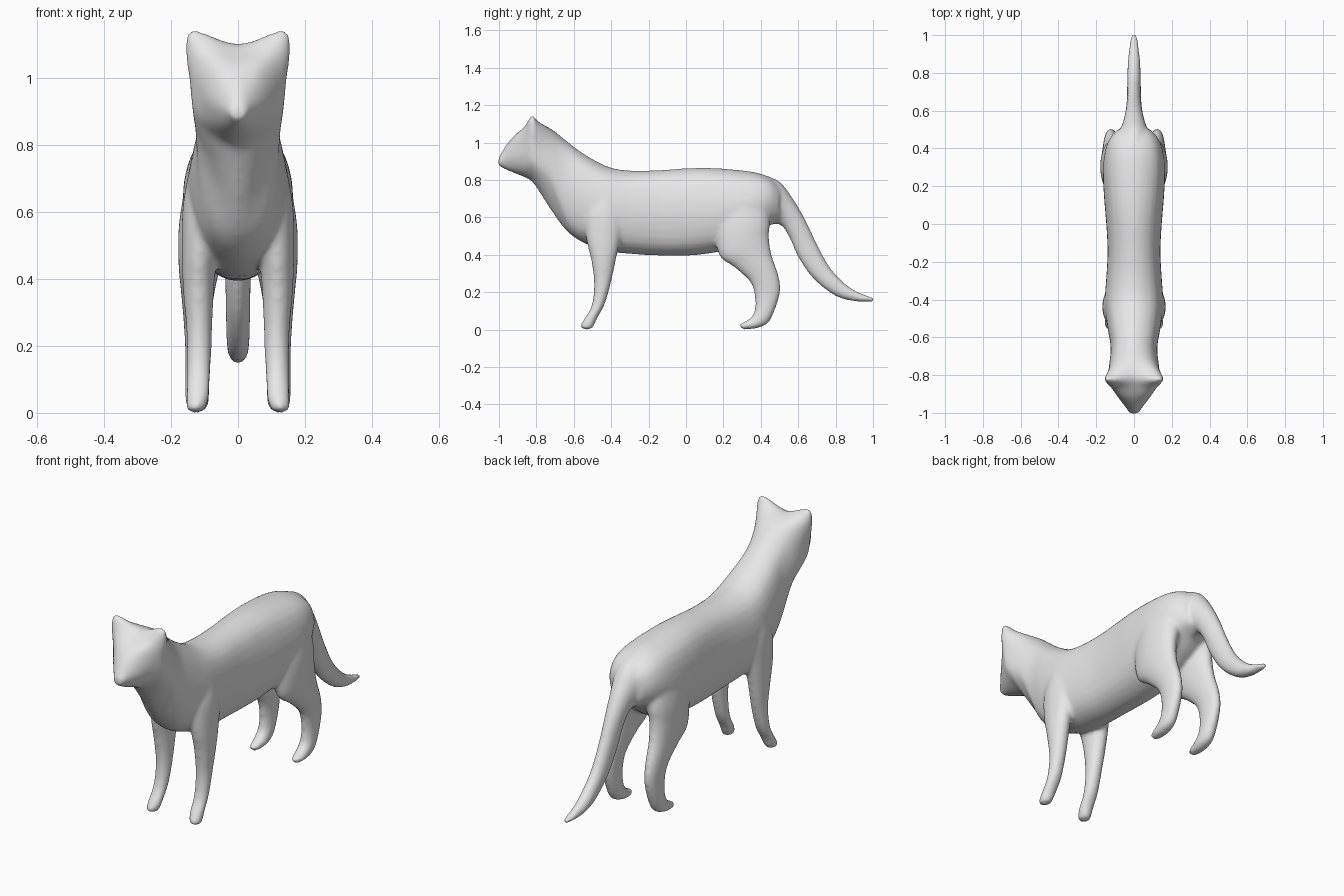
import bpy, bmesh, math
from mathutils import Vector

if "Cube" in bpy.data.objects:
    bpy.data.objects.remove(bpy.data.objects["Cube"])


def spline(a, b, c, d, t):
    """Catmull-Rom point between b and c."""
    return 0.5 * (2 * b + (c - a) * t + (2 * a - 5 * b + 4 * c - d) * t * t
                  + (3 * b - a - 3 * c + d) * t ** 3)


def smooth_ring(points, steps=4):
    n = len(points)
    return [spline(points[i - 1], points[i], points[(i + 1) % n], points[(i + 2) % n], k / steps)
            for i in range(n) for k in range(steps)]


def loft(bm, rings, steps=5):
    """Skin a closed tube through rings, smoothly interpolated lengthwise."""
    rings = [smooth_ring(r) for r in rings]
    last = len(rings) - 1
    dense = []
    for i in range(last):
        a, b, c, d = rings[max(i - 1, 0)], rings[i], rings[i + 1], rings[min(i + 2, last)]
        for k in range(steps):
            dense.append([spline(*p, k / steps) for p in zip(a, b, c, d)])
    dense.append(rings[last])
    loops = [[bm.verts.new(p) for p in ring] for ring in dense]
    n = len(loops[0])
    for lo, hi in zip(loops, loops[1:]):
        for j in range(n):
            bm.faces.new((lo[j], lo[(j + 1) % n], hi[(j + 1) % n], hi[j]))
    bm.faces.new(loops[0][::-1])
    bm.faces.new(loops[-1])


def trunk_ring(y, top, cx, cz, kx, kz, jx, jz, bottom):
    """Upright ring: crown, upper corner, cheek, jaw, underside."""
    half = [(cx, cz), (kx, kz), (jx, jz)]
    pts = [(0, top)] + half + [(0, bottom)] + [(-x, z) for x, z in reversed(half)]
    return [Vector((x, y, z)) for x, z in pts]


def oval_trunk_ring(y, top, bottom, hw):
    mid, h = (top + bottom) / 2, (top - bottom) / 2
    return trunk_ring(y, top, .74 * hw, mid + .74 * h, hw, mid, .74 * hw, mid - .74 * h, bottom)


def limb_ring(y1, z1, y2, z2, xc, hw, side=1):
    """Oval ring spanning two side-profile points."""
    p, q = Vector((xc * side, y1, z1)), Vector((xc * side, y2, z2))
    mid, arm = (p + q) / 2, (p - q) / 2 * 1.03
    wide = Vector((hw + .003, 0, 0))
    return [mid + arm * math.cos(a) + wide * math.sin(a)
            for a in (i * math.pi / 4 for i in range(8))]


bm = bmesh.new()

# Head with ears, running into the neck
head = [
    (-1.003, .915, .018, .910, .024, .896, .016, .882, .878),
    (-.970, .975, .034, .950, .045, .910, .028, .872, .858),
    (-.920, 1.035, .064, 1.020, .083, .935, .052, .862, .838),
    (-.865, 1.075, .108, 1.075, .118, .960, .085, .862, .815),
    (-.825, 1.098, .147, 1.143, .143, .985, .114, .868, .793),
    (-.790, 1.100, .130, 1.105, .138, .970, .118, .845, .745),
    (-.720, 1.072, .090, 1.045, .126, .920, .112, .780, .635),
]
# Neck, chest, belly and rump
body = [
    (-.64, 1.01, .53, .125), (-.55, .942, .465, .14), (-.42, .872, .42, .155),
    (-.30, .85, .405, .148), (-.15, .852, .396, .14), (0, .862, .395, .147),
    (.13, .864, .408, .158), (.28, .853, .44, .165), (.38, .838, .50, .155),
    (.45, .812, .56, .13), (.50, .77, .58, .09),
]
loft(bm, [trunk_ring(*r) for r in head] + [oval_trunk_ring(*r) for r in body])

# Tail
tail = [
    (.40, .83, .36, .60, 0, .10), (.50, .787, .44, .565, 0, .08),
    (.575, .692, .505, .562, 0, .055), (.64, .58, .553, .495, 0, .042),
    (.70, .455, .60, .39, 0, .036), (.767, .334, .68, .275, 0, .034),
    (.85, .245, .79, .186, 0, .032), (.92, .20, .89, .153, 0, .026),
    (1.004, .170, 1.004, .150, 0, .014),
]
loft(bm, [limb_ring(*r) for r in tail])

# Legs, mirrored
front_leg = [
    (-.50, .74, -.36, .74, .09, .05), (-.54, .62, -.33, .62, .10, .062),
    (-.53, .48, -.35, .50, .115, .05), (-.505, .37, -.375, .38, .118, .044),
    (-.49, .24, -.40, .26, .116, .036), (-.505, .126, -.435, .136, .117, .033),
    (-.545, .055, -.475, .062, .12, .032), (-.563, .022, -.50, .010, .125, .027),
    (-.558, .006, -.53, .000, .128, .014),
]
hind_leg = [
    (.18, .72, .42, .74, .09, .055), (.16, .56, .445, .58, .105, .068),
    (.18, .40, .44, .50, .115, .06), (.26, .335, .455, .40, .12, .048),
    (.345, .255, .49, .30, .122, .038), (.37, .17, .503, .21, .122, .033),
    (.365, .09, .478, .115, .122, .033), (.33, .05, .44, .038, .122, .033),
    (.293, .032, .38, .008, .122, .028), (.284, .016, .31, .000, .122, .014),
]
for side in (1, -1):
    for leg in (front_leg, hind_leg):
        loft(bm, [limb_ring(*r, side) for r in leg])

bmesh.ops.recalc_face_normals(bm, faces=bm.faces)
mesh = bpy.data.meshes.new("cat_body")
bm.to_mesh(mesh)
bm.free()
cat = bpy.data.objects.new("cat_body", mesh)
bpy.context.collection.objects.link(cat)

# Single plain coat colour
coat = bpy.data.materials.new("plain_grey")
coat.diffuse_color = (.8, .8, .8, 1)
coat.use_nodes = True
coat.node_tree.nodes["Principled BSDF"].inputs["Base Color"].default_value = coat.diffuse_color
mesh.materials.append(coat)
mesh.shade_smooth()

# Fuse the parts into one skin and soften the joins
fuse = cat.modifiers.new("fuse", 'REMESH')
fuse.mode = 'VOXEL'
fuse.voxel_size = .01
fuse.use_smooth_shade = True
soften = cat.modifiers.new("soften", 'SMOOTH')
soften.factor = .5
soften.iterations = 9
